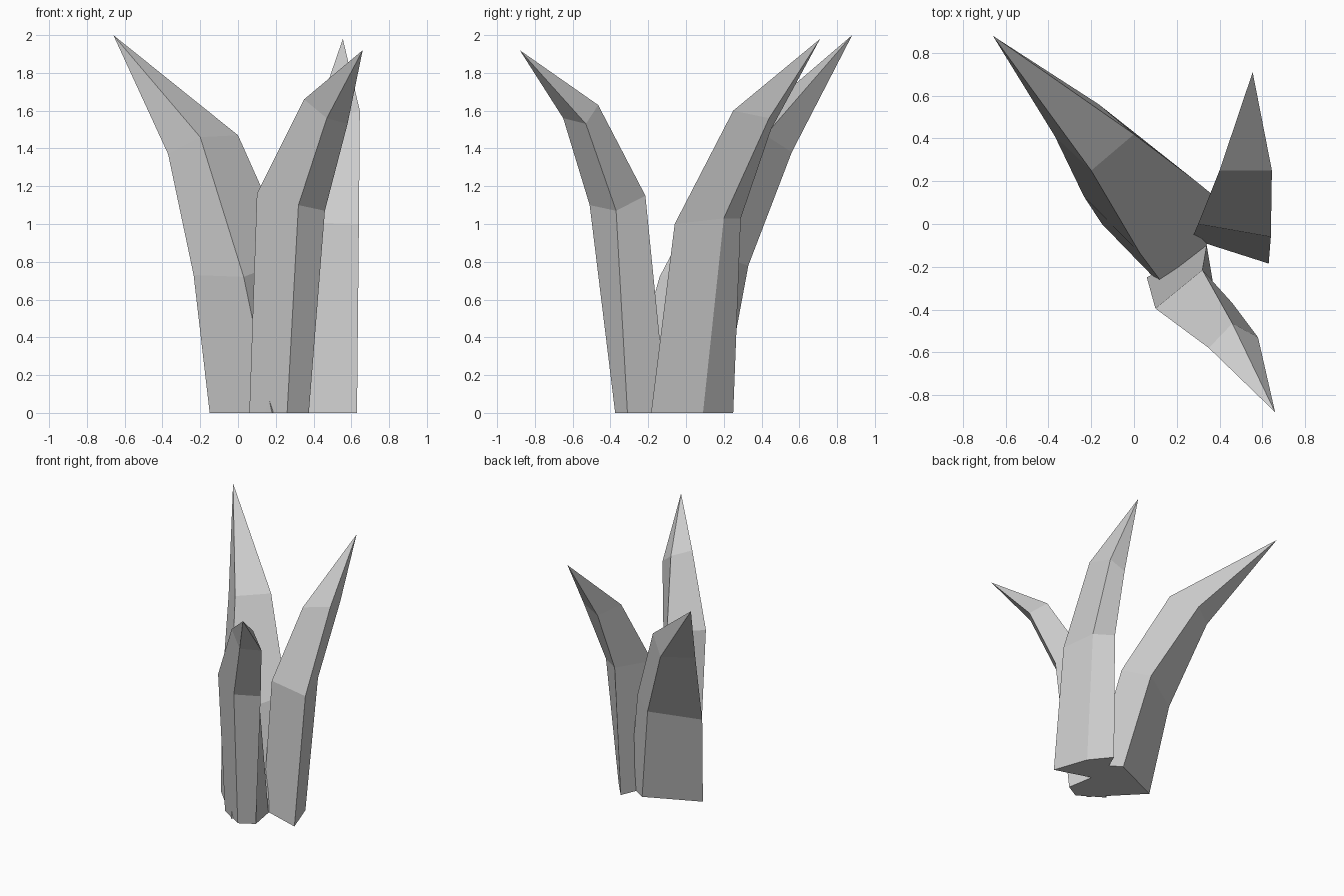
import bpy, bmesh
from mathutils import Vector


def blade(name, base, middle, upper, tip):
    """Four-sided leaf: three cross-sections skinned together and closed to a point."""
    bm = bmesh.new()
    rings = [[bm.verts.new(Vector(p)) for p in ring] for ring in (base, middle, upper)]
    point = bm.verts.new(Vector(tip))
    bm.faces.new(rings[0])
    for low, high in zip(rings, rings[1:]):
        for i in range(4):
            j = (i + 1) % 4
            bm.faces.new((low[i], low[j], high[j], high[i]))
    for i in range(4):
        bm.faces.new((rings[-1][i], rings[-1][(i + 1) % 4], point))
    bmesh.ops.recalc_face_normals(bm, faces=bm.faces[:])
    mesh = bpy.data.meshes.new(name)
    bm.to_mesh(mesh)
    bm.free()
    obj = bpy.data.objects.new(name, mesh)
    bpy.context.collection.objects.link(obj)
    return obj


# Large leaf leaning to the back left
blade("back_left_leaf",
      [(0.18, -0.34, 0), (0.45, 0.07, 0), (0.26, 0.185, 0), (-0.15, 0.0, 0)],
      [(0.03, -0.14, 0.72), (0.29, 0.20, 0.82), (0.11, 0.33, 0.78), (-0.235, 0.13, 0.73)],
      [(-0.20, 0.25, 1.46), (0.0, 0.42, 1.47), (-0.165, 0.56, 1.38), (-0.37, 0.41, 1.37)],
      (-0.66, 0.88, 2.0))

# Leaf leaning to the front right
blade("front_leaf",
      [(0.06, -0.25, 0), (0.26, -0.375, 0), (0.375, -0.31, 0), (0.34, -0.10, 0)],
      [(0.10, -0.395, 1.16), (0.32, -0.51, 1.10), (0.46, -0.37, 1.07), (0.32, -0.215, 1.15)],
      [(0.35, -0.58, 1.66), (0.47, -0.65, 1.56), (0.58, -0.53, 1.53), (0.46, -0.465, 1.63)],
      (0.66, -0.88, 1.92))

# Leaf leaning to the back
blade("back_right_leaf",
      [(0.63, -0.185, 0), (0.535, 0.09, 0), (0.405, 0.25, 0), (0.27, -0.07, 0)],
      [(0.64, -0.06, 1.0), (0.57, 0.20, 1.03), (0.43, 0.29, 1.03), (0.30, 0.0, 1.01)],
      [(0.645, 0.25, 1.6), (0.60, 0.44, 1.56), (0.47, 0.45, 1.5), (0.40, 0.25, 1.53)],
      (0.555, 0.71, 1.98))
